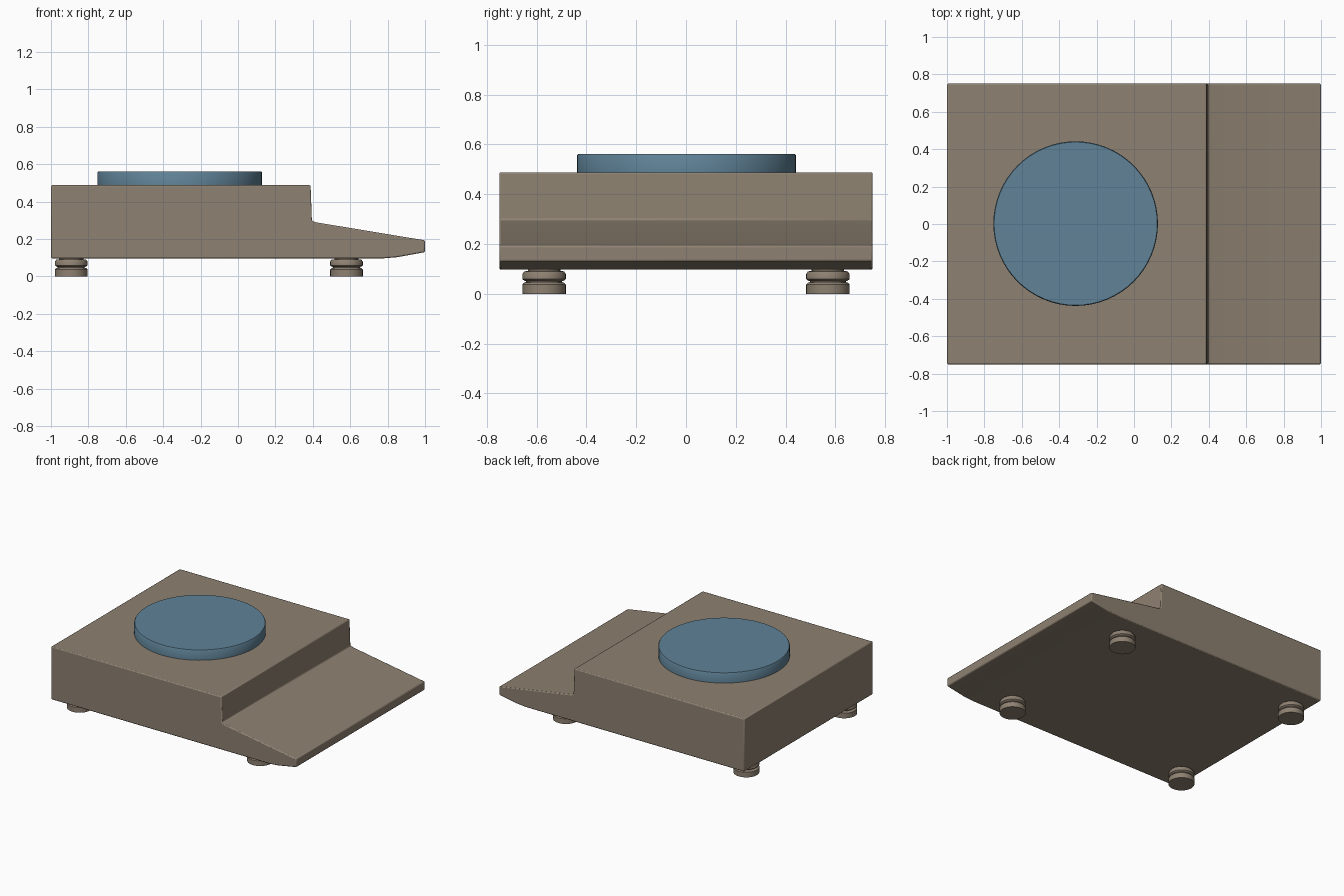
import bpy, bmesh, math

if "Cube" in bpy.data.objects:
    bpy.data.objects.remove(bpy.data.objects["Cube"])


def material(name, rgb):
    m = bpy.data.materials.new(name)
    m.diffuse_color = (*rgb, 1)
    m.use_nodes = True
    m.node_tree.nodes["Principled BSDF"].inputs["Base Color"].default_value = m.diffuse_color
    return m


BROWN = material("warm grey", (0.27, 0.22, 0.165))
BLUE = material("steel blue", (0.115, 0.225, 0.31))


def finish(name, bm, mat):
    bmesh.ops.recalc_face_normals(bm, faces=bm.faces)
    me = bpy.data.meshes.new(name)
    bm.to_mesh(me)
    bm.free()
    me.materials.append(mat)
    ob = bpy.data.objects.new(name, me)
    bpy.context.collection.objects.link(ob)
    return ob


def smooth(ob):
    bpy.ops.object.select_all(action='DESELECT')
    ob.select_set(True)
    bpy.context.view_layer.objects.active = ob
    bpy.ops.object.shade_smooth_by_angle(angle=math.radians(35))


def lathe(name, profile, centre, mat, steps=48):
    """Closed solid of revolution from (radius, z) points, bottom to top."""
    bm = bmesh.new()
    rings = [[bm.verts.new((centre[0] + r * math.cos(2 * math.pi * i / steps),
                            centre[1] + r * math.sin(2 * math.pi * i / steps), z))
              for i in range(steps)] for r, z in profile]
    for a, b in zip(rings, rings[1:]):
        for i in range(steps):
            j = (i + 1) % steps
            bm.faces.new((a[i], a[j], b[j], b[i]))
    bm.faces.new(rings[0])
    bm.faces.new(rings[-1])
    ob = finish(name, bm, mat)
    smooth(ob)
    return ob


# Housing: side profile with a sloping front panel, extruded across y
side = [(-1, 0.097), (0.78, 0.097), (0.85, 0.103), (1, 0.13), (1, 0.193),
        (0.42, 0.289), (0.395, 0.297), (0.388, 0.488), (-1, 0.488)]
bm = bmesh.new()
face = bm.faces.new([bm.verts.new((x, -0.75, z)) for x, z in side])
ext = bmesh.ops.extrude_face_region(bm, geom=[face])
bmesh.ops.translate(bm, vec=(0, 1.5, 0),
                    verts=[v for v in ext["geom"] if isinstance(v, bmesh.types.BMVert)])
housing = finish("housing", bm, BROWN)
bev = housing.modifiers.new("soft edges", 'BEVEL')
bev.width = 0.007
bev.segments = 2
bev.limit_method = 'ANGLE'
bev.angle_limit = math.radians(40)
smooth(housing)

# Round weighing plate
lathe("weighing_plate", [(0.44, 0.484), (0.44, 0.556), (0.436, 0.562)],
      (-0.312, 0.002), BLUE, 64)

# Four grooved levelling feet
foot = [(0.087, 0), (0.087, 0.038), (0.08, 0.045), (0.072, 0.047), (0.072, 0.051),
        (0.08, 0.053), (0.087, 0.059), (0.087, 0.08), (0.08, 0.09), (0.065, 0.092),
        (0.065, 0.105)]
for xn, x in (("left", -0.892), ("right", 0.58)):
    for yn, y in (("front", -0.57), ("back", 0.57)):
        lathe(f"foot_{yn}_{xn}", foot, (x, y), BROWN, 32)
